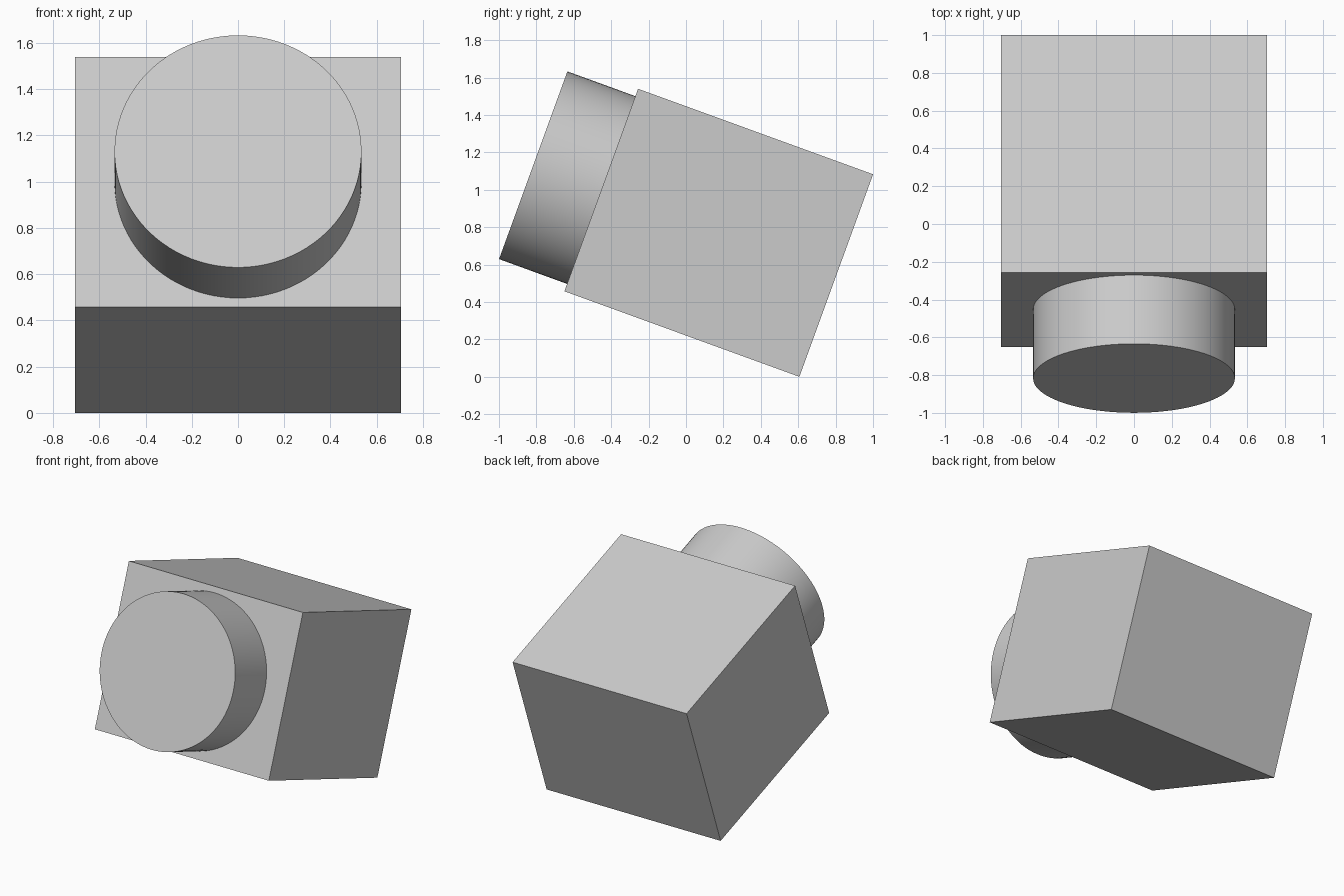
import bpy
from math import radians, pi
from mathutils import Matrix, Vector

if "Cube" in bpy.data.objects:
    bpy.data.objects.remove(bpy.data.objects["Cube"])

# Main sizes, in the untilted frame of the block
WIDTH, DEPTH, HEIGHT = 1.41, 1.337, 1.152
RADIUS, LENGTH = 0.534, 0.387
TILT = Matrix.Translation((0, 0.175, 0.77)) @ Matrix.Rotation(radians(-20), 4, 'X')


def finish(name, local):
    """Name the active part and carry it into the tilted frame."""
    ob = bpy.context.object
    ob.name = ob.data.name = name
    ob.matrix_world = TILT @ local
    return ob


# Rectangular body, tipped back
bpy.ops.mesh.primitive_cube_add(size=1)
body = finish("body", Matrix.Identity(4))
body.data.transform(Matrix.Diagonal(Vector((WIDTH, DEPTH, HEIGHT, 1))))

# Round barrel centred on the front face
bpy.ops.mesh.primitive_cylinder_add(vertices=96, radius=RADIUS, depth=LENGTH)
barrel = finish("front_barrel",
                Matrix.Translation((0, -(DEPTH + LENGTH) / 2, 0)) @ Matrix.Rotation(pi / 2, 4, 'X'))
bpy.ops.object.shade_smooth_by_angle(angle=radians(30))
